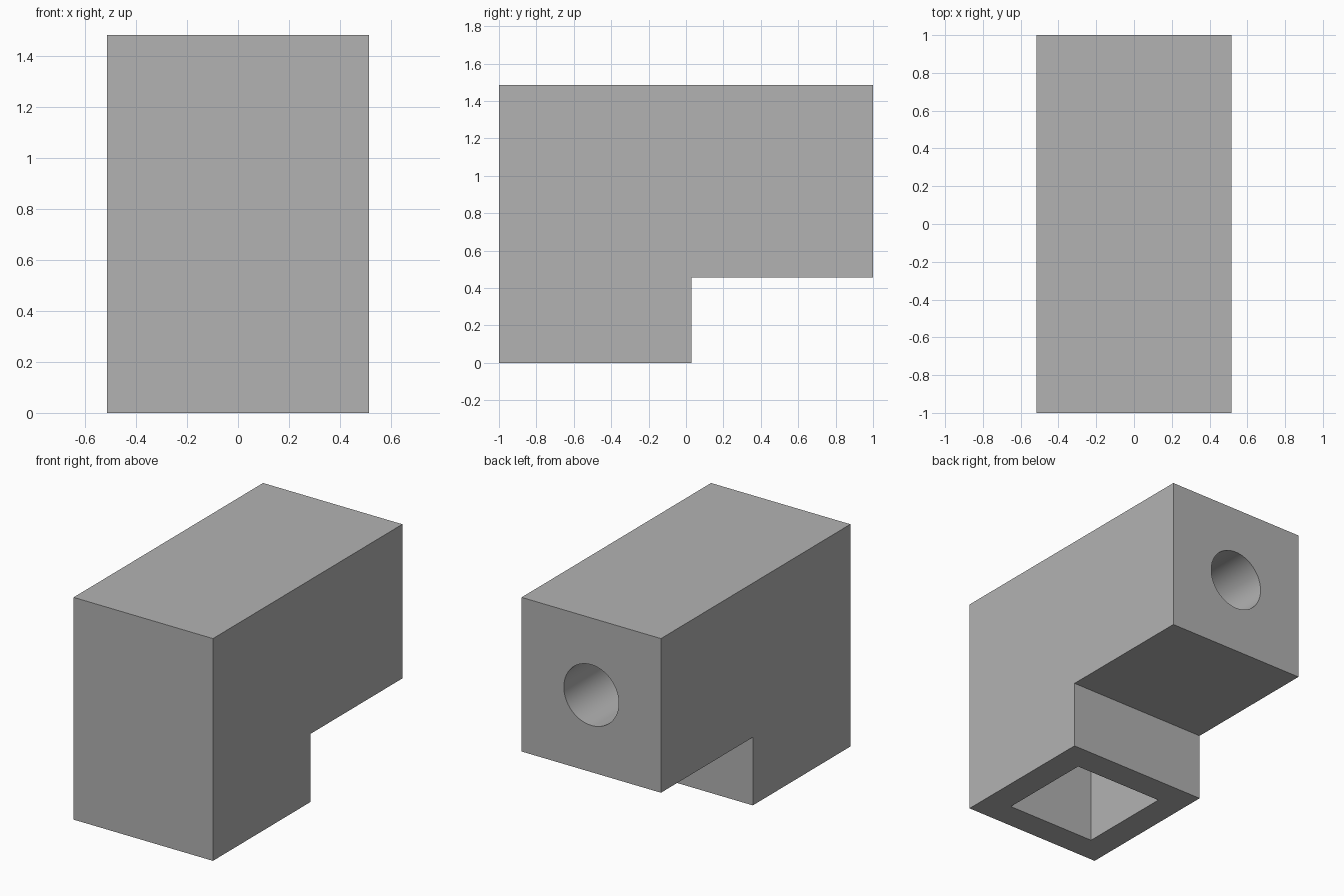
import bpy, bmesh, math
from mathutils import Matrix, Vector

cube = bpy.data.objects.get("Cube")
if cube:
    bpy.data.objects.remove(cube, do_unlink=True)

W = 1.03           # square section of both arms
H = 1.485          # total height
WALL = 0.185       # wall around the square cavity
LEG_Y = -1 + W / 2   # centre of the downward arm

gray = bpy.data.materials.new("plain gray")
gray.use_nodes = True
color = (0.448, 0.448, 0.448, 1)
gray.diffuse_color = color
gray.node_tree.nodes["Principled BSDF"].inputs["Base Color"].default_value = color


def add_object(name, bm):
    bmesh.ops.recalc_face_normals(bm, faces=bm.faces)
    mesh = bpy.data.meshes.new(name)
    bm.to_mesh(mesh)
    bm.free()
    mesh.materials.append(gray)
    obj = bpy.data.objects.new(name, mesh)
    bpy.context.collection.objects.link(obj)
    return obj


# Elbow body: L profile extruded across x
bm = bmesh.new()
profile = [(-1, 0), (-1 + W, 0), (-1 + W, H - W), (1, H - W), (1, H), (-1, H)]
face = bm.faces.new([bm.verts.new((-W / 2, y, z)) for y, z in profile])
side = bmesh.ops.extrude_face_region(bm, geom=[face])["geom"]
bmesh.ops.translate(bm, vec=(W, 0, 0),
                    verts=[v for v in side if isinstance(v, bmesh.types.BMVert)])
body = add_object("elbow_body", bm)

# Square cavity, open at the bottom
bm = bmesh.new()
inner = W - 2 * WALL
top = H - WALL
bmesh.ops.create_cube(bm, size=1, matrix=Matrix.Translation((0, LEG_Y, top / 2 - 0.1))
                      @ Matrix.Diagonal((inner, inner, top + 0.2, 1)))
cavity = add_object("cavity_cutter", bm)

# Round bore from the back face into the cavity
bm = bmesh.new()
start, end = LEG_Y, 1.2
bmesh.ops.create_cone(bm, cap_ends=True, segments=64, radius1=0.203, radius2=0.203,
                      depth=end - start,
                      matrix=Matrix.Translation((0, (start + end) / 2, H - W / 2))
                      @ Matrix.Rotation(math.radians(90), 4, "X"))
bore = add_object("bore_cutter", bm)

# Cut the openings
bpy.ops.object.select_all(action="DESELECT")
body.select_set(True)
bpy.context.view_layer.objects.active = body
for cutter in (cavity, bore):
    cutter.hide_render = True
    cut = body.modifiers.new(cutter.name, "BOOLEAN")
    cut.operation = "DIFFERENCE"
    cut.solver = "EXACT"
    cut.object = cutter
    bpy.ops.object.modifier_apply(modifier=cut.name)
    bpy.data.objects.remove(cutter, do_unlink=True)

bpy.ops.object.shade_smooth_by_angle(angle=math.radians(30))
